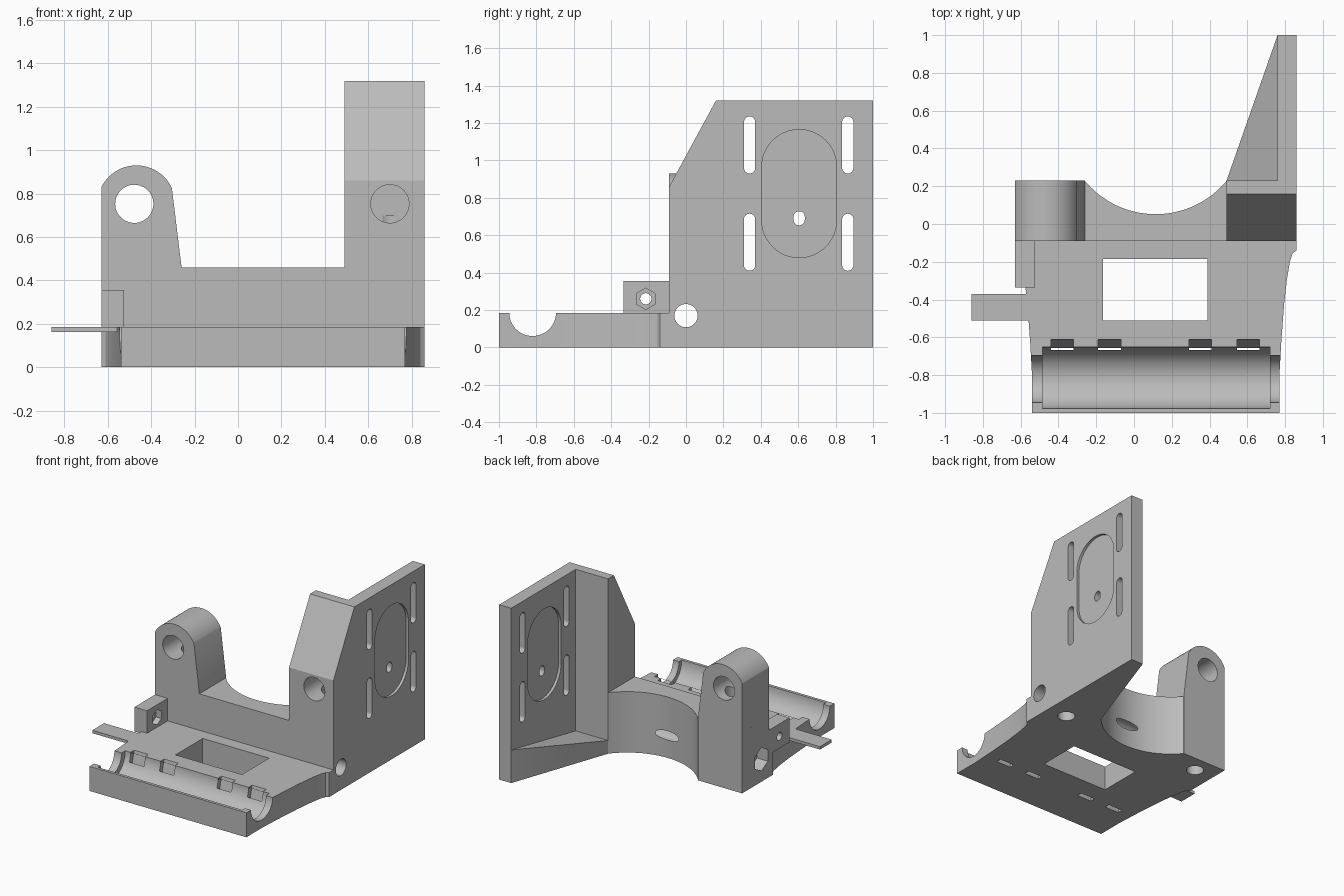
import bpy, bmesh
from math import sin, cos, pi, radians

cube = bpy.data.objects.get("Cube")
if cube:
    bpy.data.objects.remove(cube, do_unlink=True)

grey = bpy.data.materials.new("plain grey")
grey.use_nodes = True
grey.diffuse_color = (0.5, 0.5, 0.5, 1)
grey.node_tree.nodes["Principled BSDF"].inputs["Base Color"].default_value = (0.5, 0.5, 0.5, 1)


def to_object(name, bm):
    bmesh.ops.recalc_face_normals(bm, faces=bm.faces)
    mesh = bpy.data.meshes.new(name)
    bm.to_mesh(mesh)
    bm.free()
    mesh.materials.append(grey)
    obj = bpy.data.objects.new(name, mesh)
    bpy.context.collection.objects.link(obj)
    return obj


def prism(name, pts, axis, lo, hi):
    """Extrude a closed 2D outline along an axis."""
    place = {"x": lambda a, b: (lo, a, b),
             "y": lambda a, b: (a, lo, b),
             "z": lambda a, b: (a, b, lo)}[axis]
    bm = bmesh.new()
    face = bm.faces.new([bm.verts.new(place(a, b)) for a, b in pts])
    new = bmesh.ops.extrude_face_region(bm, geom=[face])["geom"]
    move = [hi - lo if axis == k else 0 for k in "xyz"]
    bmesh.ops.translate(bm, vec=move, verts=[v for v in new if isinstance(v, bmesh.types.BMVert)])
    return to_object(name, bm)


def box(name, x, y, z):
    return prism(name, [(x[0], y[0]), (x[1], y[0]), (x[1], y[1]), (x[0], y[1])], "z", *z)


def arc(a, b, r, start, end, n):
    angles = [radians(start + (end - start) * i / n) for i in range(n + 1)]
    return [(a + r * cos(t), b + r * sin(t)) for t in angles]


def rod(name, a, b, r, axis, lo, hi, sides=48):
    return prism(name, arc(a, b, r, 90, 450, sides)[:-1], axis, lo, hi)


def slot(name, y, z0, z1, r, lo, hi):
    """Upright slot with round ends, running through x."""
    pts = arc(y, z1 - r, r, 0, 180, 24) + arc(y, z0 + r, r, 180, 360, 24)
    return prism(name, pts, "x", lo, hi)


def combine(target, other, operation):
    mod = target.modifiers.new(operation, "BOOLEAN")
    mod.operation = operation
    mod.solver = "EXACT"
    mod.object = other
    bpy.context.view_layer.objects.active = target
    bpy.ops.object.modifier_apply(modifier=mod.name)
    bpy.data.objects.remove(other, do_unlink=True)


# base plate with flared sides, symmetric about its own middle
MID = 0.115
flare = [(0.655, -1), (0.655, -0.8), (0.665, -0.62), (0.68, -0.42), (0.695, -0.29),
         (0.71, -0.2), (0.725, -0.155), (0.745, -0.14), (0.745, -0.03)]
outline = [(MID + x, y) for x, y in flare] + [(MID - x, y) for x, y in reversed(flare)]
bracket = prism("bracket", outline, "z", 0, 0.185)

# cross wall with a hollow round back
hollow = arc(MID, 0.539, 0.487, -39.4, -140.6, 40)
wall = prism("wall", [(-0.63, -0.09), (0.86, -0.09), (0.86, 0.23)] + hollow + [(-0.63, 0.23)],
             "z", 0, 0.46)

# round-topped lug
lug = prism("lug", [(-0.63, 0), (-0.26, 0), (-0.26, 0.46)]
            + arc(-0.468, 0.75, 0.18, 25, 154, 32), "y", -0.09, 0.23)

# column with a sloping front, motor plate and sloping web
column = prism("column", [(-0.09, 0), (0.23, 0), (0.23, 1.32), (0.16, 1.32), (-0.09, 0.86)],
               "x", 0.49, 0.86)
plate = box("plate", (0.76, 0.86), (0.2, 1), (0, 1.32))
bm = bmesh.new()
for x, y, top in [(0.49, 0.23, 0.1), (0.8, 0.23, 0.1), (0.8, 1, 0.25), (0.76, 1, 0.25)]:
    bm.verts.new((x, y, 0))
    bm.verts.new((x, y, top))
bmesh.ops.convex_hull(bm, input=bm.verts)
web = to_object("web", bm)

# small screw block and thin side tab
block = box("block", (-0.63, -0.525), (-0.335, 0), (0.17, 0.355))
tab = box("tab", (-0.86, -0.5), (-0.51, -0.37), (0.163, 0.185))

for part in (wall, lug, column, plate, web, block, tab):
    combine(bracket, part, "UNION")

cutters = [
    # window and stepped bearing trough
    box("window", (-0.165, 0.39), (-0.51, -0.185), (-0.1, 0.3)),
    rod("trough_ends", -0.82, 0.186, 0.125, "x", -0.7, 0.9, 64),
    rod("trough", -0.815, 0.186, 0.163, "x", -0.485, 0.72, 64),
    # rod holes
    rod("lug_hole", -0.478, 0.753, 0.088, "y", -0.3, 0.4),
    rod("column_hole", 0.7, 0.753, 0.088, "y", -0.3, 0.15),
    rod("lug_screw", -0.47, 0.1, 0.06, "z", -0.1, 0.7),
    rod("column_screw", 0.7, 0.1, 0.06, "z", -0.1, 0.7),
    # cross bolt and its nut pocket
    rod("cross_bolt", 0, 0.17, 0.062, "x", -1, 1),
    rod("cross_nut", 0, 0.17, 0.088, "x", -0.8, -0.54, 6),
    # block screw and its nut pocket
    rod("block_screw", -0.215, 0.26, 0.03, "x", -0.8, -0.4),
    rod("block_nut", -0.215, 0.26, 0.057, "x", -0.57, -0.4, 6),
    # motor plate recesses and centre hole
    slot("outer_recess", 0.605, 0.48, 1.165, 0.2, 0.84, 0.95),
    slot("inner_recess", 0.605, 0.48, 1.165, 0.2, 0.6, 0.78),
    slot("centre_hole", 0.605, 0.653, 0.728, 0.03, 0.6, 1),
]
for y in (0.34, 0.865):
    for z in (0.41, 0.93):
        cutters.append(slot("plate_slot", y, z, z + 0.305, 0.03, 0.6, 1))
# slanted strap slots behind the trough
for x in (-0.38, -0.13, 0.35, 0.605):
    cutters.append(prism("strap_slot", [(-0.607, 0.2), (-0.648, 0.2), (-0.7, -0.02), (-0.66, -0.02)],
                         "x", x - 0.06, x + 0.06))
for cutter in cutters:
    combine(bracket, cutter, "DIFFERENCE")

bpy.ops.object.select_all(action="DESELECT")
bracket.select_set(True)
bpy.context.view_layer.objects.active = bracket
bpy.ops.object.shade_smooth_by_angle(angle=radians(25))
